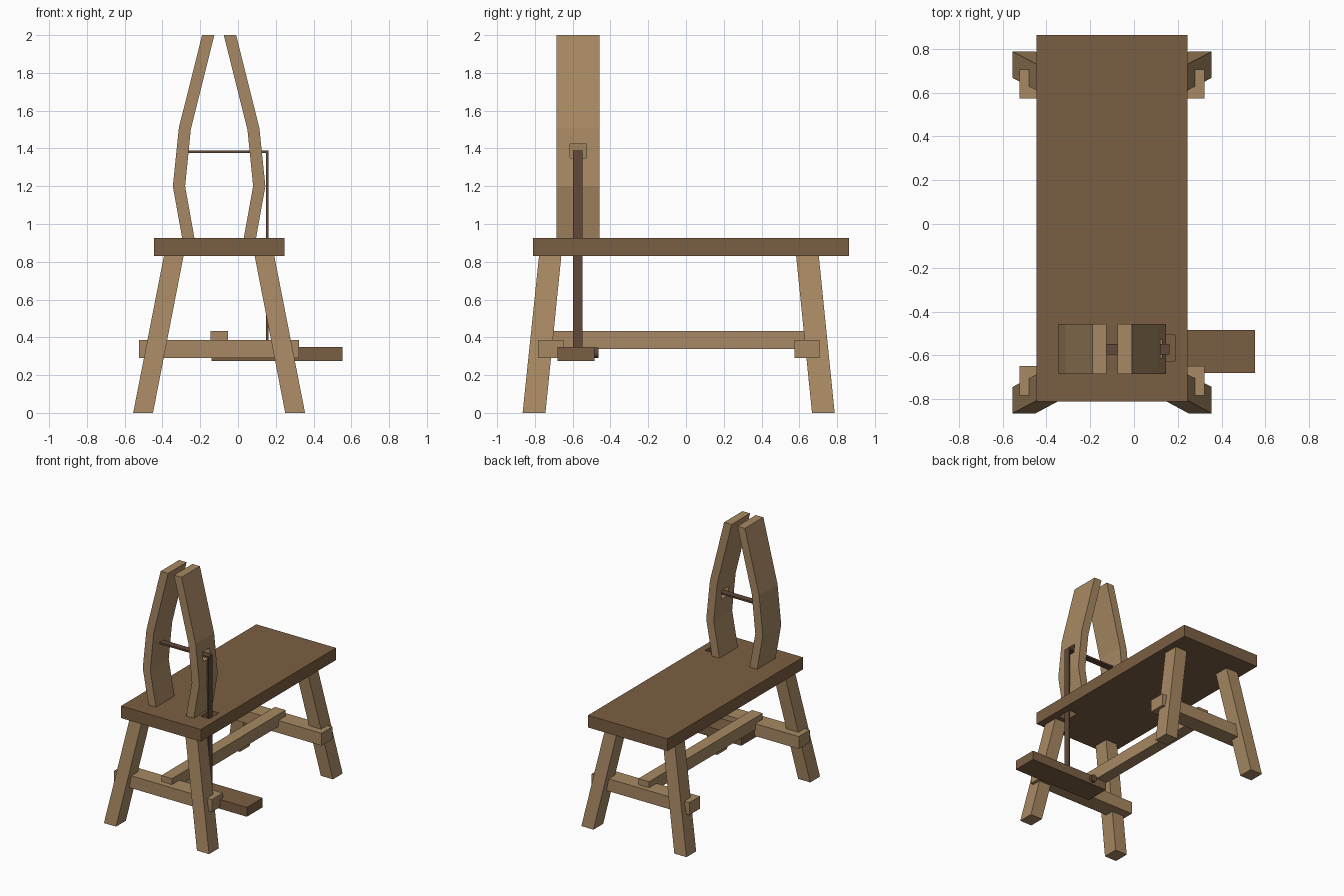
import bpy, bmesh, math

if "Cube" in bpy.data.objects:
    bpy.data.objects.remove(bpy.data.objects["Cube"])

AXIS_X = -0.1  # left/right symmetry line of legs and jaws


def material(name, rgb):
    m = bpy.data.materials.new(name)
    m.diffuse_color = (*rgb, 1)
    m.use_nodes = True
    m.node_tree.nodes["Principled BSDF"].inputs["Base Color"].default_value = m.diffuse_color
    return m


light = material("light_wood", (0.392, 0.250, 0.125))
brown = material("brown_wood", (0.198, 0.114, 0.056))
dark = material("dark_wood", (0.120, 0.066, 0.041))


def finish(name, bm, mat):
    bmesh.ops.recalc_face_normals(bm, faces=bm.faces)
    me = bpy.data.meshes.new(name)
    bm.to_mesh(me)
    bm.free()
    ob = bpy.data.objects.new(name, me)
    bpy.context.collection.objects.link(ob)
    if mat:
        me.materials.append(mat)
    return ob


def loft(name, ring_a, ring_b, mat):
    """Solid between two matching polygon rings."""
    bm = bmesh.new()
    a = [bm.verts.new(p) for p in ring_a]
    b = [bm.verts.new(p) for p in ring_b]
    bm.faces.new(a)
    bm.faces.new(b)
    n = len(a)
    for i in range(n):
        bm.faces.new((a[i], a[(i + 1) % n], b[(i + 1) % n], b[i]))
    return finish(name, bm, mat)


def rect(x, y, z):
    return [(x[0], y[0], z), (x[1], y[0], z), (x[1], y[1], z), (x[0], y[1], z)]


def box(name, x, y, z, mat=None):
    return loft(name, rect(x, y, z[0]), rect(x, y, z[1]), mat)


def cut(ob, cutter):
    cutter.hide_render = True
    cutter.hide_viewport = True
    cutter.display_type = 'WIRE'
    mod = ob.modifiers.new("hole", 'BOOLEAN')
    mod.operation = 'DIFFERENCE'
    mod.solver = 'EXACT'
    mod.object = cutter


def flip(x, side):
    return AXIS_X + side * (x - AXIS_X)


# Bench top with a slot for the pedal rod
seat = box("seat", (-0.445, 0.245), (-0.81, 0.862), (0.83, 0.925), brown)
cut(seat, box("seat_slot_cutter", (0.115, 0.19), (-0.625, -0.507), (0.7, 1.0)))

# Four splayed legs
for side, sname in ((1, "right"), (-1, "left")):
    for ename, y_foot, y_top in (("front", (-0.865, -0.744), (-0.778, -0.66)),
                                 ("back", (0.667, 0.787), (0.583, 0.703))):
        foot = [flip(x, side) for x in (0.25, 0.355)]
        top = [flip(x, side) for x in (0.088, 0.192)]
        loft(f"{ename}_{sname}_leg", rect(foot, y_foot, 0),
             rect(top, y_top, 0.832), light)

# Cross rails and the long stretcher resting on them
box("front_rail", (-0.523, 0.322), (-0.784, -0.648), (0.29, 0.387), light)
box("back_rail", (-0.523, 0.322), (0.574, 0.706), (0.29, 0.387), light)
box("stretcher", (-0.146, -0.053), (-0.74, 0.665), (0.339, 0.434), light)

# Two bent clamping jaws
profile = [(0.095, 0.922), (0.145, 1.2), (0.113, 1.51), (-0.01, 2.0),
           (-0.075, 2.0), (0.05, 1.5), (0.08, 1.2), (0.03, 0.922)]
for side, sname in ((1, "right"), (-1, "left")):
    rings = [[(flip(x, side), y, z) for x, z in profile] for y in (-0.685, -0.457)]
    jaw = loft(f"{sname}_jaw", *rings, light)
    if side == 1:
        cut(jaw, box("jaw_slot_cutter", (0.0, 0.25), (-0.613, -0.527), (1.35, 1.423)))

# Linkage: bar through the jaw and rod down to the pedal
box("link_bar", (-0.28, 0.161), (-0.597, -0.547), (1.377, 1.39), dark)
box("pedal_rod", (0.148, 0.161), (-0.597, -0.547), (0.34, 1.377), dark)

# Foot pedal and its pivot pin
box("pedal", (-0.14, 0.553), (-0.68, -0.485), (0.275, 0.348), brown)
rings = [[(-0.01 + 0.028 * math.cos(k * math.tau / 12), y,
           0.318 + 0.028 * math.sin(k * math.tau / 12)) for k in range(12)]
         for y in (-0.72, -0.462)]
loft("pivot_pin", *rings, dark)
